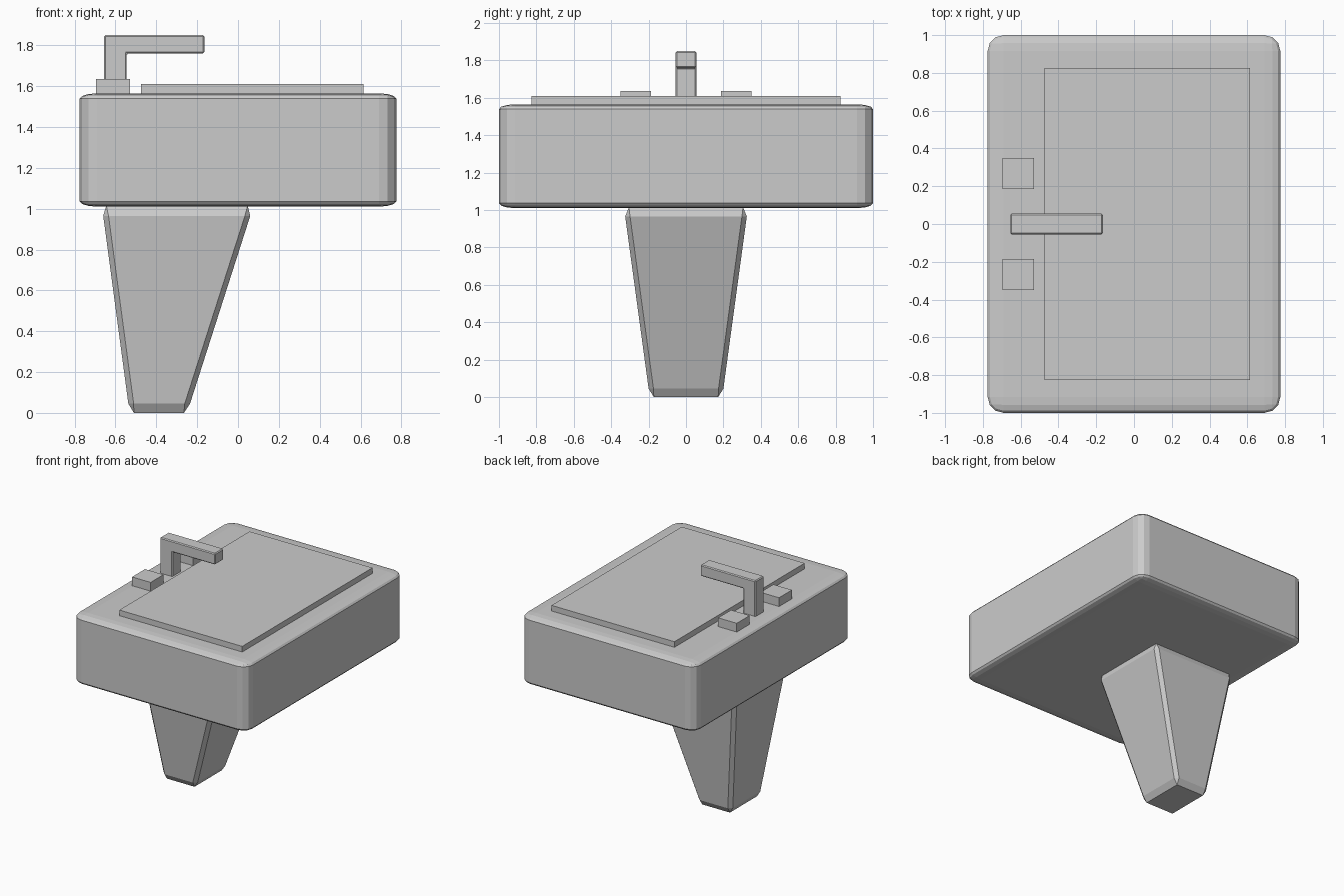
import bpy, bmesh
from mathutils import Matrix

if "Cube" in bpy.data.objects:
    bpy.data.objects.remove(bpy.data.objects["Cube"])


def finish(bm, name):
    bmesh.ops.recalc_face_normals(bm, faces=bm.faces)
    mesh = bpy.data.meshes.new(name)
    bm.to_mesh(mesh)
    bm.free()
    obj = bpy.data.objects.new(name, mesh)
    bpy.context.collection.objects.link(obj)
    return obj


def box(name, lo, hi, bevel=0.0, segments=1, z_squash=1.0):
    """Box from corner to corner; z_squash flattens the bevel vertically."""
    bm = bmesh.new()
    bmesh.ops.create_cube(bm, size=1)
    size = [b - a for a, b in zip(lo, hi)]
    size[2] /= z_squash
    bmesh.ops.scale(bm, vec=size, verts=bm.verts)
    if bevel:
        bmesh.ops.bevel(bm, geom=bm.edges[:], offset=bevel, segments=segments,
                        profile=0.5, affect='EDGES')
    bmesh.ops.scale(bm, vec=(1, 1, z_squash), verts=bm.verts)
    bmesh.ops.translate(bm, vec=[(a + b) / 2 for a, b in zip(lo, hi)], verts=bm.verts)
    return finish(bm, name)


def chamfered_ring(bm, x0, x1, y, z, c):
    pts = [(x0 + c, -y), (x1 - c, -y), (x1, -y + c), (x1, y - c),
           (x1 - c, y), (x0 + c, y), (x0, y - c), (x0, -y + c)]
    return [bm.verts.new((px, py, z)) for px, py in pts]


# Basin body and raised inset panel
box("basin", (-0.775, -1, 1.01), (0.775, 1, 1.565), 0.085, 3, 0.31)
box("basin_panel", (-0.475, -0.825, 1.54), (0.615, 0.825, 1.61))

# Tapered pedestal with chamfered edges
bm = bmesh.new()
rings = [chamfered_ring(bm, *r) for r in (
    (-0.51, -0.265, 0.172, 0.0, 0.0),
    (-0.537, -0.235, 0.2, 0.045, 0.026),
    (-0.66, 0.06, 0.325, 0.965, 0.026),
    (-0.645, 0.047, 0.305, 1.015, 0.0))]
for a, b in zip(rings, rings[1:]):
    for i in range(8):
        j = (i + 1) % 8
        bm.faces.new((a[i], a[j], b[j], b[i]))
bm.faces.new(rings[0])
bm.faces.new(rings[-1])
bmesh.ops.remove_doubles(bm, verts=bm.verts, dist=0.0005)
finish(bm, "pedestal")

# Faucet: L-shaped profile extruded across y
bm = bmesh.new()
profile = [(-0.655, 1.55), (-0.545, 1.55), (-0.545, 1.76),
           (-0.165, 1.76), (-0.165, 1.85), (-0.655, 1.85)]
face = bm.faces.new([bm.verts.new((x, -0.055, z)) for x, z in profile])
ext = bmesh.ops.extrude_face_region(bm, geom=[face])
bmesh.ops.translate(bm, vec=(0, 0.11, 0),
                    verts=[v for v in ext["geom"] if isinstance(v, bmesh.types.BMVert)])
bmesh.ops.recalc_face_normals(bm, faces=bm.faces)
bmesh.ops.bevel(bm, geom=bm.edges[:], offset=0.007, segments=1, affect='EDGES')
finish(bm, "faucet")

# Tap handles either side of the faucet
for side, y in (("left", -0.268), ("right", 0.268)):
    box("tap_handle_" + side, (-0.695, y - 0.082, 1.54), (-0.53, y + 0.082, 1.635))
